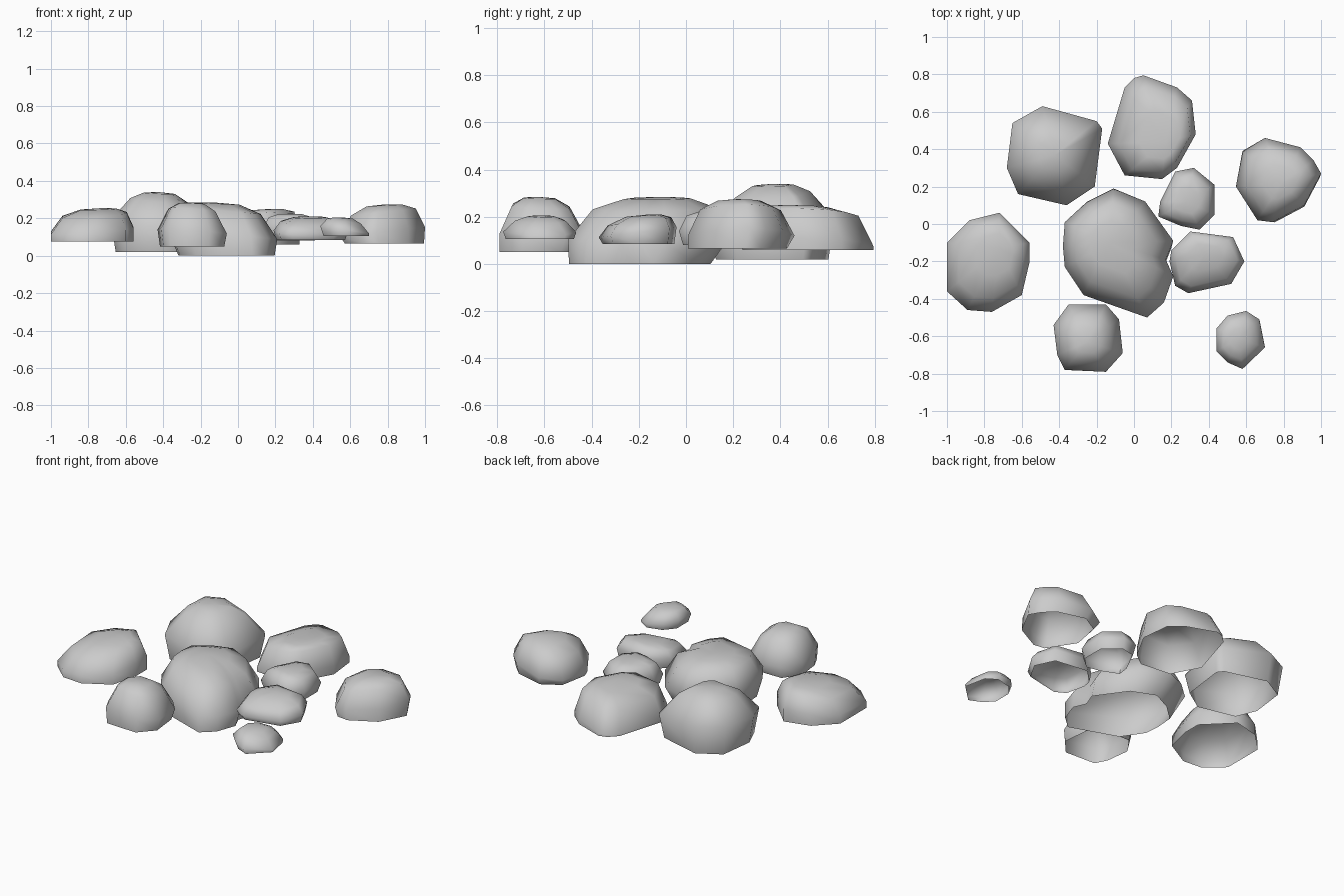
import bpy
import bmesh
import math
from mathutils import Vector

default_cube = bpy.data.objects.get("Cube")
if default_cube:
    bpy.data.objects.remove(default_cube, do_unlink=True)

# One plain stone colour
stone = bpy.data.materials.new("stone grey")
stone.use_nodes = True
stone.diffuse_color = (0.6, 0.6, 0.6, 1)
stone.node_tree.nodes["Principled BSDF"].inputs["Base Color"].default_value = stone.diffuse_color


def make_rock(name, outline, peak, base, belt, shoulder,
              base_scale=1.0, shoulder_scale=0.78, tilt=(0, 0), foot=None):
    """Open-bottomed boulder: outline rings shrink towards the peak.
    Lengths are in hundredths of a unit."""
    apex = Vector(peak) / 100
    anchor = Vector(foot) / 100 if foot else apex.xy
    slope = Vector(tilt)
    rim = [Vector(p) / 100 for p in outline]
    bm = bmesh.new()

    def ring(height, scale, centre, lean):
        points = [centre + (p - centre) * scale for p in rim]
        return [bm.verts.new((p.x, p.y, height / 100 + lean * slope.dot(p - apex.xy)))
                for p in points]

    crown_height = shoulder + (peak[2] - shoulder) * 0.85
    rings = [
        ring(base, base_scale, anchor, 0),
        ring(belt, 1.0, apex.xy, 1),
        ring(shoulder, shoulder_scale, apex.xy, 1),
        ring(crown_height, shoulder_scale * 0.55, apex.xy, 0.5),
    ]
    count = len(rim)
    for lower, upper in zip(rings, rings[1:]):
        for i in range(count):
            j = (i + 1) % count
            bm.faces.new((lower[i], lower[j], upper[j], upper[i]))
    tip = bm.verts.new(apex)
    for i in range(count):
        bm.faces.new((rings[-1][i], rings[-1][(i + 1) % count], tip))
    bmesh.ops.recalc_face_normals(bm, faces=bm.faces)
    if tip.link_faces[0].normal.z < 0:
        bmesh.ops.reverse_faces(bm, faces=bm.faces)

    mesh = bpy.data.meshes.new(name)
    bm.to_mesh(mesh)
    bm.free()
    mesh.materials.append(stone)
    rock = bpy.data.objects.new(name, mesh)
    bpy.context.collection.objects.link(rock)
    bpy.ops.object.select_all(action="DESELECT")
    rock.select_set(True)
    bpy.context.view_layer.objects.active = rock
    bpy.ops.object.shade_smooth_by_angle(angle=math.radians(70))


# Large boulder in the middle, with a dent on one side
make_rock("centre_boulder",
          [(-38, -12), (-37, 1), (-25, 12), (-11, 19), (6, 12), (21, -9),
           (17, -19), (21, -28), (16, -42), (7, -50), (-27, -38), (-37, -23)],
          peak=(-13, -10, 28.5), base=0, belt=12, shoulder=24.5,
          base_scale=0.87, shoulder_scale=0.74, tilt=(-0.09, 0), foot=(10, -47))

# Big boulders around it
make_rock("back_right_boulder",
          [(-68, 30), (-65, 54), (-49, 63), (-20, 55), (-17, 51), (-21, 20),
           (-36, 10), (-62, 16)],
          peak=(-42, 37, 34), base=2, belt=17, shoulder=29.5,
          base_scale=0.9, shoulder_scale=0.6, tilt=(-0.1, 0.06))
make_rock("back_boulder",
          [(0, 78), (5, 79.5), (23, 73), (31, 66), (33, 48), (23, 30),
           (15, 24), (-5, 26), (-14, 43), (-5, 73)],
          peak=(17, 44, 25), base=6, belt=10, shoulder=22.5,
          shoulder_scale=0.82, tilt=(0.09, -0.04))
make_rock("right_boulder",
          [(-100, -10), (-88, 2), (-72, 6), (-56, -10), (-56, -21),
           (-60, -38), (-76, -47), (-89, -46), (-100, -36)],
          peak=(-72, -13, 25.5), base=7.5, belt=14.5, shoulder=22.5,
          tilt=(0.06, 0.06))
make_rock("left_boulder",
          [(54.5, 20), (58, 39), (70, 46), (89, 41), (96, 34), (100, 27),
           (91, 10), (74, 1), (66, 2)],
          peak=(79, 22, 27.5), base=6.5, belt=13, shoulder=23.5,
          base_scale=0.93, shoulder_scale=0.76, tilt=(0.11, 0), foot=(92, 0))
make_rock("front_boulder",
          [(-43, -54), (-35, -43), (-15, -43), (-8, -51), (-6, -69),
           (-15, -79), (-37, -78), (-41, -70)],
          peak=(-25, -63, 28.5), base=5, belt=13, shoulder=24.5,
          base_scale=0.93, shoulder_scale=0.68, tilt=(-0.08, -0.05), foot=(-25, -79))

# Small stones on the left
make_rock("inner_left_stone",
          [(13, 4), (14, 12), (22, 28), (32, 30), (43, 21), (43, 5),
           (35, -3), (25, -1)],
          peak=(28, 12, 22.5), base=8, belt=14, shoulder=20.5,
          base_scale=0.88)
make_rock("middle_left_stone",
          [(19, -20), (20, -14), (30, -4), (53, -7), (59, -20), (52, -32),
           (29, -37), (22, -33)],
          peak=(38, -16, 21), base=8.5, belt=14, shoulder=18.5,
          base_scale=0.92, shoulder_scale=0.82, tilt=(0, 0.13))
make_rock("front_left_stone",
          [(44, -56), (50, -49), (60, -46.5), (67, -51), (70, -66),
           (58, -77.5), (50, -74), (44, -68)],
          peak=(56, -61, 20.5), base=10.5, belt=14, shoulder=18.5,
          base_scale=0.93, shoulder_scale=0.7, tilt=(-0.15, 0), foot=(70, -62))
